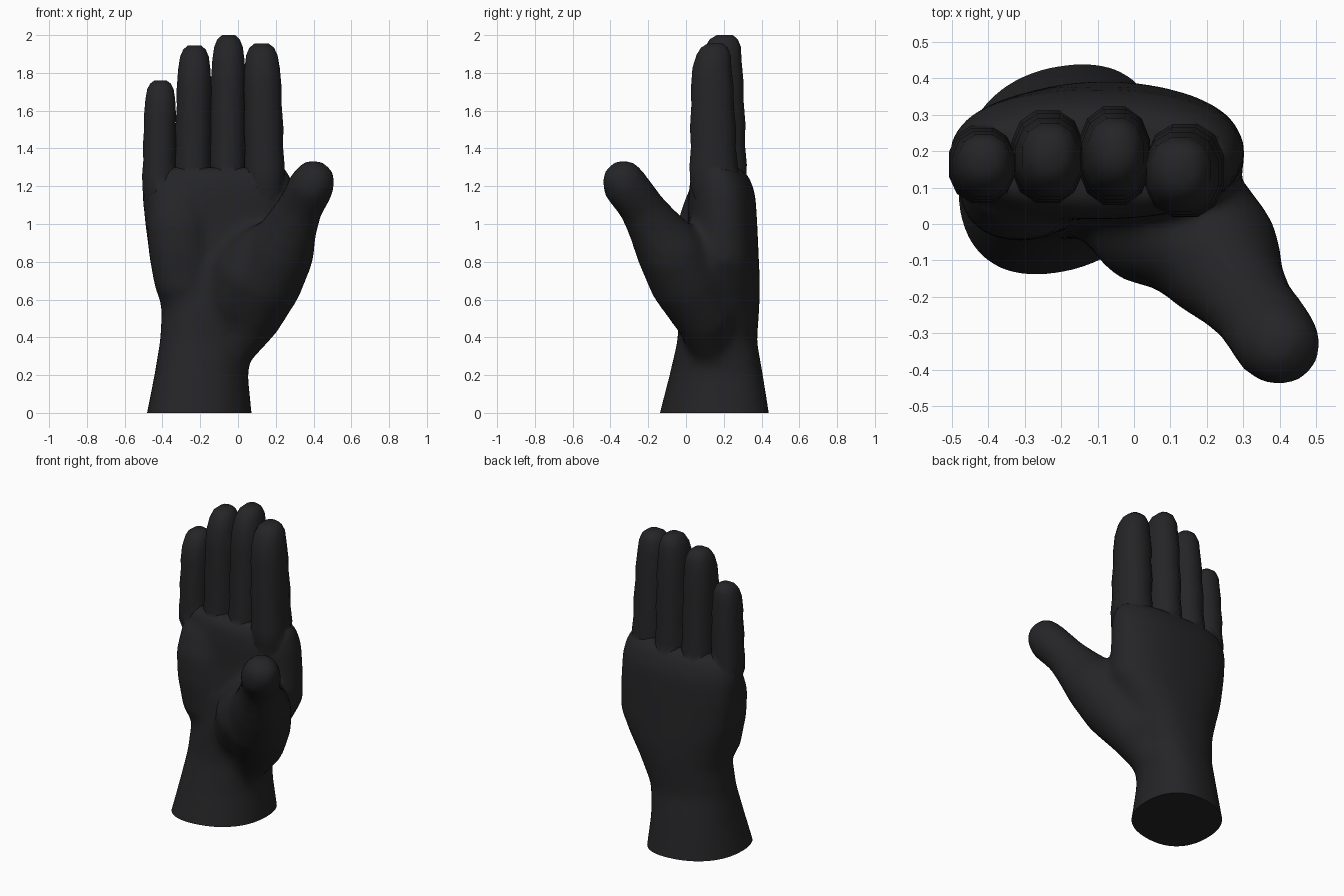
import bpy, bmesh
from math import cos, sin, pi, copysign
from mathutils import Vector

if "Cube" in bpy.data.objects:
    bpy.data.objects.remove(bpy.data.objects["Cube"])

skin = bpy.data.materials.new("dark_skin")
skin.diffuse_color = (0.018, 0.018, 0.02, 1)
skin.use_nodes = True
skin.node_tree.nodes["Principled BSDF"].inputs["Base Color"].default_value = skin.diffuse_color


def loft(name, rings, sides, axis=(0, 0, 1), power=2.3):
    """Skin rings (x, y, z, rx, ry, optional slant); rings lie square to axis."""
    rot = Vector(axis).to_track_quat('Z', 'Y')
    bm = bmesh.new()
    loops = []
    for x, y, z, rx, ry, *slant in rings:
        loop = []
        for i in range(sides):
            a = 2 * pi * (i + 0.5) / sides
            c, s = cos(a), sin(a)
            px = rx * copysign(abs(c) ** (2 / power), c)
            py = ry * copysign(abs(s) ** (2 / power), s)
            p = Vector((px, py + sum(slant) * px, 0))
            loop.append(bm.verts.new(Vector((x, y, z)) + rot @ p))
        loops.append(loop)
    for lo, hi in zip(loops, loops[1:]):
        for i in range(sides):
            j = (i + 1) % sides
            bm.faces.new((lo[i], lo[j], hi[j], hi[i]))
    bm.faces.new(loops[0][::-1])
    bm.faces.new(loops[-1])
    bmesh.ops.recalc_face_normals(bm, faces=bm.faces)
    me = bpy.data.meshes.new(name)
    bm.to_mesh(me)
    bm.free()
    me.materials.append(skin)
    ob = bpy.data.objects.new(name, me)
    bpy.context.collection.objects.link(ob)
    return ob


def fuse(target, parts):
    """Join parts to target with boolean unions."""
    bpy.context.view_layer.objects.active = target
    for part in parts:
        mod = target.modifiers.new("fuse", 'BOOLEAN')
        mod.operation = 'UNION'
        mod.solver = 'EXACT'
        mod.object = part
        bpy.ops.object.modifier_apply(modifier=mod.name)
        bpy.data.objects.remove(part)


# Wrist and palm (starts below the floor, trimmed later)
hand = loft("hand", [
    (-0.210, 0.145, -0.10, 0.295, 0.305, 0.17),
    (-0.205, 0.15, 0.00, 0.278, 0.284, 0.17),
    (-0.195, 0.16, 0.20, 0.249, 0.244, 0.15),
    (-0.170, 0.165, 0.38, 0.244, 0.209, 0.10),
    (-0.125, 0.175, 0.55, 0.280, 0.213, 0.05),
    (-0.100, 0.185, 0.68, 0.335, 0.207, 0.03),
    (-0.080, 0.19, 0.80, 0.385, 0.197),
    (-0.095, 0.195, 1.00, 0.400, 0.183),
    (-0.105, 0.19, 1.16, 0.405, 0.178),
    (-0.110, 0.18, 1.25, 0.390, 0.155),
    (-0.110, 0.175, 1.30, 0.365, 0.115)], 28)

# Thumb
THUMB_AXIS = (0.42, -0.42, 0.8)
thumb = loft("thumb", [
    (-0.05, 0.15, 0.30, 0.11, 0.11),
    (0.06, 0.11, 0.50, 0.165, 0.165),
    (0.15, 0.00, 0.70, 0.195, 0.195),
    (0.235, -0.09, 0.87, 0.18, 0.18),
    (0.285, -0.17, 0.99, 0.138, 0.146),
    (0.33, -0.235, 1.09, 0.119, 0.122),
    (0.388, -0.318, 1.20, 0.124, 0.124),
    (0.420, -0.352, 1.265, 0.106, 0.106),
    (0.437, -0.368, 1.298, 0.076, 0.076),
    (0.444, -0.376, 1.313, 0.04, 0.04)], 16, THUMB_AXIS, 2.05)

# Fleshy pad under the thumb
thumb_pad = loft("thumb_pad", [
    (-0.08, 0.12, 0.42, 0.10, 0.10),
    (-0.02, 0.06, 0.60, 0.16, 0.16),
    (0.06, 0.00, 0.75, 0.185, 0.185),
    (0.13, -0.04, 0.86, 0.155, 0.155),
    (0.18, -0.08, 0.95, 0.10, 0.10)], 16, THUMB_AXIS, 2.05)

# Heel of the palm on the little finger side
heel_pad = loft("heel_pad", [
    (-0.26, 0.14, 0.50, 0.10, 0.10),
    (-0.29, 0.12, 0.65, 0.15, 0.15),
    (-0.31, 0.11, 0.85, 0.165, 0.16),
    (-0.32, 0.11, 1.02, 0.165, 0.155),
    (-0.32, 0.13, 1.18, 0.14, 0.12)], 16)

# Melt palm, thumb and pads together, then trim flat at the floor
fuse(hand, [thumb, thumb_pad, heel_pad])
mod = hand.modifiers.new("melt", 'REMESH')
mod.mode = 'VOXEL'
mod.voxel_size = 0.025
bpy.ops.object.modifier_apply(modifier=mod.name)
mod = hand.modifiers.new("soften", 'SMOOTH')
mod.factor = 0.5
mod.iterations = 12
bpy.ops.object.modifier_apply(modifier=mod.name)
bm = bmesh.new()
bm.from_mesh(hand.data)
bmesh.ops.bisect_plane(bm, geom=bm.verts[:] + bm.edges[:] + bm.faces[:],
                       plane_co=(0, 0, 0), plane_no=(0, 0, -1), clear_outer=True)
bmesh.ops.holes_fill(bm, edges=[e for e in bm.edges if e.is_boundary], sides=0)
bmesh.ops.recalc_face_normals(bm, faces=bm.faces)
bm.to_mesh(hand.data)
bm.free()

# Fingers: name, base x y, tip x y z, half width, half depth
FINGERS = [
    ("little_finger", -0.42, 0.165, -0.41, 0.16, 1.76, 0.091, 0.11),
    ("ring_finger", -0.24, 0.188, -0.23, 0.175, 1.945, 0.099, 0.132),
    ("middle_finger", -0.055, 0.188, -0.05, 0.185, 2.0, 0.099, 0.14),
    ("index_finger", 0.145, 0.15, 0.125, 0.135, 1.955, 0.108, 0.133)]
# Position along the finger, thickness, backward shift of the pad
PROFILE = [(0, 0.7, 0), (0.12, 0.98, 0), (0.24, 1.02, 0), (0.36, 0.96, 0),
           (0.48, 1.0, 0), (0.62, 0.94, 0), (0.72, 0.96, 0), (0.85, 0.89, 0),
           (0.93, 0.79, 0.01), (0.975, 0.62, 0.015), (1, 0.36, 0.02)]
BASE = 1.1
fingers = []
for name, bx, by, tx, ty, tz, rx, ry in FINGERS:
    fingers.append(loft(name, [
        (bx + (tx - bx) * t, by + (ty - by) * t + dy, BASE + (tz - BASE) * t,
         rx * k, ry * k * (1 - 0.12 * t)) for t, k, dy in PROFILE], 12))
fuse(hand, fingers)

bpy.ops.object.select_all(action='DESELECT')
hand.select_set(True)
bpy.ops.object.shade_smooth_by_angle(angle=0.9)
